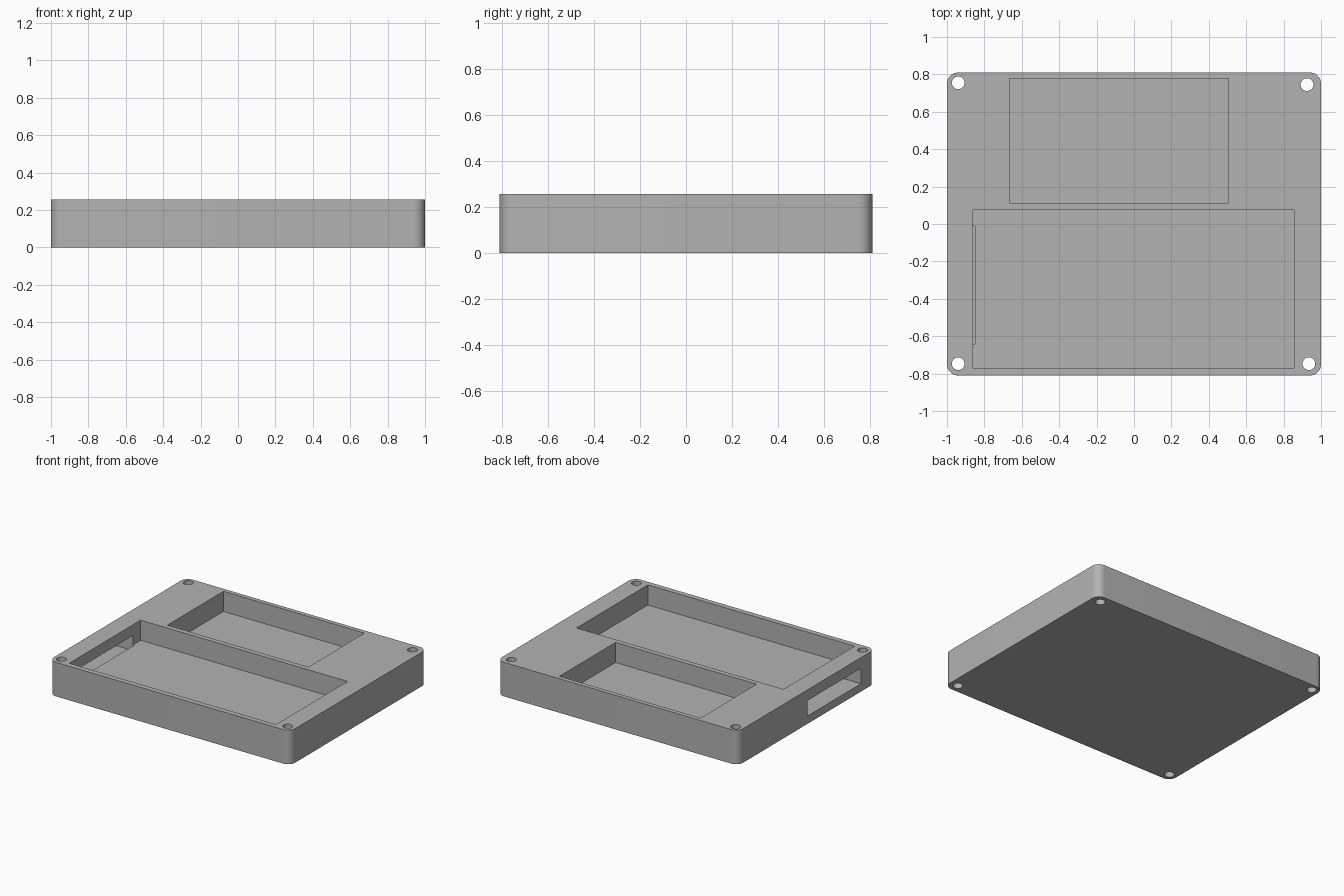
import bpy, math

if "Cube" in bpy.data.objects:
    bpy.data.objects.remove(bpy.data.objects["Cube"])

grey = bpy.data.materials.new("plain grey")
grey.diffuse_color = (0.45, 0.45, 0.45, 1)
grey.use_nodes = True
grey.node_tree.nodes["Principled BSDF"].inputs["Base Color"].default_value = grey.diffuse_color
HEIGHT, FLOOR, RADIUS = 0.255, 0.104, 0.06


def prism(name, outline, z0, z1):
    """Extrude a closed outline from z0 to z1."""
    n = len(outline)
    verts = [(x, y, z) for z in (z0, z1) for x, y in outline]
    faces = [list(range(n))[::-1], list(range(n, 2 * n))]
    faces += [[i, (i + 1) % n, n + (i + 1) % n, n + i] for i in range(n)]
    mesh = bpy.data.meshes.new(name)
    mesh.from_pydata(verts, [], faces)
    mesh.materials.append(grey)
    obj = bpy.data.objects.new(name, mesh)
    bpy.context.collection.objects.link(obj)
    return obj


def rect(x0, x1, y0, y1):
    return [(x0, y0), (x1, y0), (x1, y1), (x0, y1)]


def arc(cx, cy, r, start, sweep, steps):
    return [(cx + r * math.cos(math.radians(start + sweep * i / steps)),
             cy + r * math.sin(math.radians(start + sweep * i / steps)))
            for i in range(steps + 1)]


# Tray body with rounded vertical corners
outline = []
for k, (sx, sy) in enumerate([(1, 1), (-1, 1), (-1, -1), (1, -1)]):
    outline += arc(sx * (1 - RADIUS), sy * (0.81 - RADIUS), RADIUS, 90 * k, 90, 12)
tray = prism("tray", outline, 0, HEIGHT)

# Two open pockets and the slot through the left wall
cutters = [
    prism("front_pocket_cutter", rect(-0.86, 0.855, -0.77, 0.075), FLOOR, 0.4),
    prism("rear_pocket_cutter", rect(-0.665, 0.505, 0.113, 0.777), FLOOR, 0.4),
    prism("side_slot_cutter", rect(-1.1, -0.85, -0.642, -0.012), 0.059, 0.174),
]
# Corner screw holes
for x, y in [(-0.94, 0.755), (0.925, 0.745), (-0.94, -0.747), (0.935, -0.747)]:
    cutters.append(prism("screw_hole_cutter", arc(x, y, 0.034, 0, 360, 32)[:-1], -0.1, 0.4))

bpy.context.view_layer.objects.active = tray
tray.select_set(True)
for cutter in cutters:
    mod = tray.modifiers.new("cut", "BOOLEAN")
    mod.operation, mod.solver, mod.object = "DIFFERENCE", "EXACT", cutter
    bpy.ops.object.modifier_apply(modifier=mod.name)
for cutter in cutters:
    bpy.data.objects.remove(cutter)

# Smooth corners and hole walls, keep hard edges crisp
bpy.ops.object.shade_smooth_by_angle(angle=math.radians(30))
